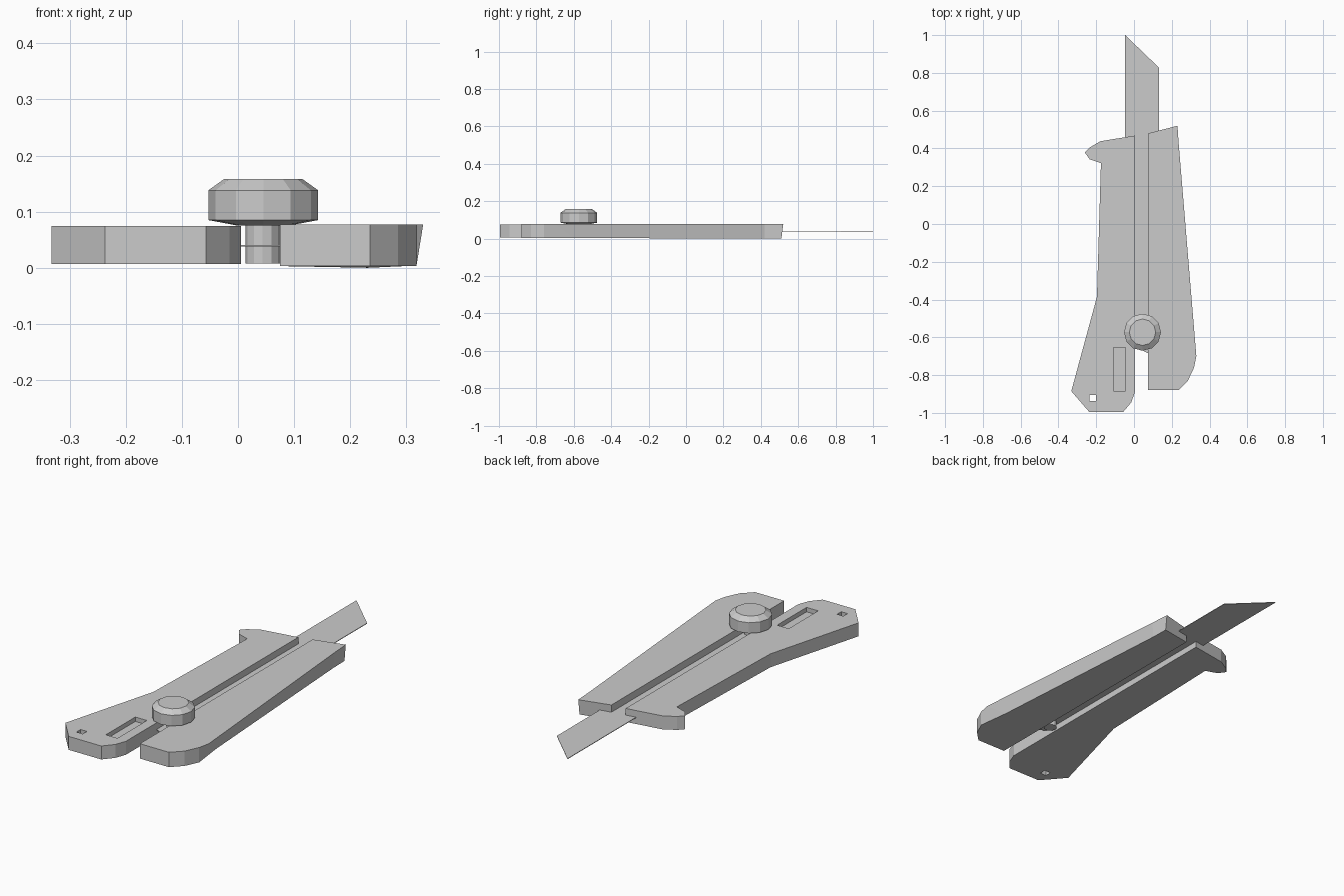
import bpy, bmesh, math

if "Cube" in bpy.data.objects:
    bpy.data.objects.remove(bpy.data.objects["Cube"])


def finish(name, bm):
    bmesh.ops.recalc_face_normals(bm, faces=bm.faces[:])
    me = bpy.data.meshes.new(name)
    bm.to_mesh(me)
    bm.free()
    ob = bpy.data.objects.new(name, me)
    bpy.context.collection.objects.link(ob)
    return ob


def slab(name, top, z0, z1, bottom=None):
    """Plate between a top outline and a (possibly undercut) bottom outline."""
    bm = bmesh.new()
    bottom = bottom or top
    t = [bm.verts.new((x, y, z1)) for x, y in top]
    b = [bm.verts.new((x, y, z0)) for x, y in bottom]
    bm.faces.new(t)
    bm.faces.new(b[::-1])
    n = len(t)
    for i in range(n):
        j = (i + 1) % n
        bm.faces.new((t[i], b[i], b[j], t[j]))
    return finish(name, bm)


def lathe(name, cx, cy, profile, sides):
    """Stacked rings of (radius, z), closed at both ends."""
    bm = bmesh.new()
    rings = []
    for r, z in profile:
        rings.append([bm.verts.new((cx + r * math.cos(math.tau * k / sides),
                                    cy + r * math.sin(math.tau * k / sides), z))
                      for k in range(sides)])
    bm.faces.new(rings[0][::-1])
    bm.faces.new(rings[-1])
    for a, b in zip(rings, rings[1:]):
        for k in range(sides):
            j = (k + 1) % sides
            bm.faces.new((a[k], a[j], b[j], b[k]))
    return finish(name, bm)


def rect(x0, x1, y0, y1):
    return [(x0, y0), (x1, y0), (x1, y1), (x0, y1)]


def cut(ob, outline, z0, z1):
    cutter = slab("cutter", outline, z0, z1)
    cutter.hide_render = True
    mod = ob.modifiers.new("cut", 'BOOLEAN')
    mod.operation = 'DIFFERENCE'
    mod.solver = 'EXACT'
    mod.object = cutter
    bpy.context.view_layer.objects.active = ob
    bpy.ops.object.modifier_apply(modifier=mod.name)
    bpy.data.objects.remove(cutter)


# Left handle half with finger hook
left = slab("left_handle",
            [(0.005, 0.468), (-0.178, 0.438), (-0.235, 0.405), (-0.26, 0.378),
             (-0.235, 0.343), (-0.175, 0.322), (-0.196, -0.385),
             (-0.332, -0.885), (-0.237, -0.995), (-0.057, -0.995),
             (-0.015, -0.945), (0.005, -0.89)], 0.007, 0.074)
# Shallow pocket and lanyard hole
cut(left, rect(-0.109, -0.045, -0.885, -0.653), 0.052, 0.1)
cut(left, rect(-0.235, -0.2, -0.937, -0.904), -0.05, 0.15)

# Right handle half, side undercut towards the rear
right = slab("right_handle",
             [(0.075, 0.48), (0.23, 0.52), (0.237, 0.42), (0.33, -0.70),
              (0.318, -0.76), (0.285, -0.83), (0.235, -0.88), (0.075, -0.88)],
             0.003, 0.077,
             [(0.075, 0.48), (0.23, 0.51), (0.232, 0.42), (0.298, -0.60),
              (0.318, -0.76), (0.285, -0.83), (0.235, -0.88), (0.075, -0.88)])
# Front underside dips slightly to the ground
for v in right.data.vertices:
    if v.co.z < 0.01 and v.co.y > 0.4 and v.co.x > 0.1:
        v.co.z = 0.0

# Thin sliding blade
slab("blade", [(-0.047, 1.0), (0.132, 0.828), (0.132, -0.715), (-0.047, -0.62)],
     0.038, 0.041)

# Locking knob and its stem in the slot
lathe("knob", 0.045, -0.573,
      [(0.045, 0.075), (0.098, 0.085), (0.098, 0.138), (0.07, 0.158)], 12)
lathe("knob_stem", 0.044, -0.573, [(0.031, 0.008), (0.031, 0.08)], 12)
